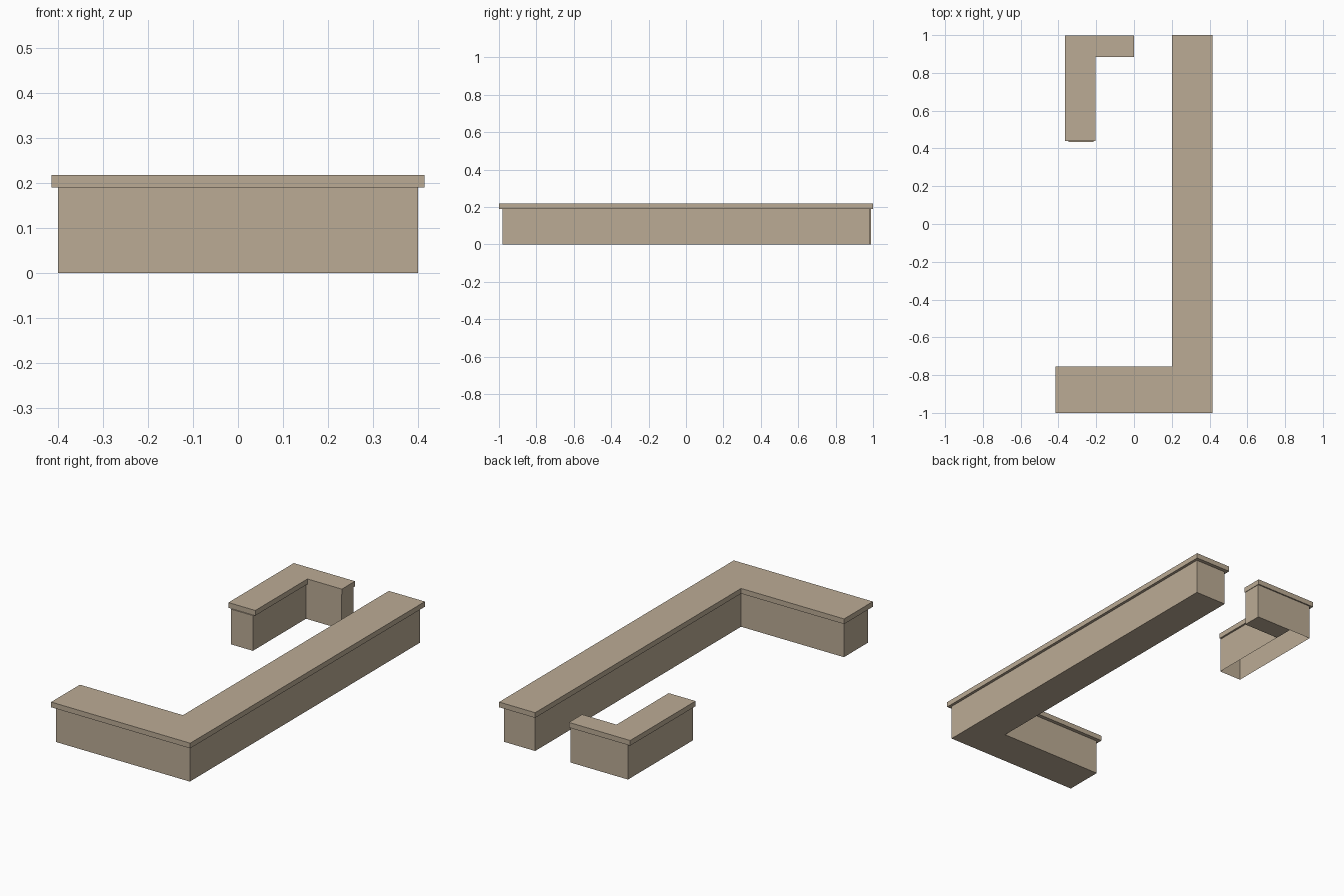
import bpy, bmesh

if "Cube" in bpy.data.objects:
    bpy.data.objects.remove(bpy.data.objects["Cube"])


def prism(name, outline, z0, z1, floor=None):
    """Extrude a plan outline; an optional floor outline replaces the full bottom."""
    bm = bmesh.new()
    low = [bm.verts.new((x, y, z0)) for x, y in outline]
    high = [bm.verts.new((x, y, z1)) for x, y in outline]
    n = len(outline)
    for i in range(n):
        j = (i + 1) % n
        bm.faces.new((low[i], low[j], high[j], high[i]))
    bm.faces.new(high)
    if floor is None:
        bm.faces.new(low[::-1])
    else:
        bm.faces.new([bm.verts.new((x, y, z0)) for x, y in reversed(floor)])
    mesh = bpy.data.meshes.new(name)
    bm.to_mesh(mesh)
    bm.free()
    obj = bpy.data.objects.new(name, mesh)
    bpy.context.collection.objects.link(obj)
    mat = bpy.data.materials.get("tan") or bpy.data.materials.new("tan")
    mat.diffuse_color = (0.50, 0.41, 0.30, 1)
    mat.use_nodes = True
    mat.node_tree.nodes["Principled BSDF"].inputs["Base Color"].default_value = mat.diffuse_color
    mesh.materials.append(mat)
    return obj


LIP, TOP = 0.19, 0.218

# Large L-shaped counter (counter-clockwise outlines)
prism("main_counter_base",
      [(-0.40, -0.982), (0.40, -0.982), (0.40, 0.98), (0.214, 0.98),
       (0.214, -0.775), (-0.40, -0.775)], 0, LIP)
prism("main_counter_top",
      [(-0.415, -1), (0.415, -1), (0.415, 1), (0.20, 1),
       (0.20, -0.755), (-0.415, -0.755)], LIP, TOP)

# Small L-shaped counter; the long leg is open underneath
prism("small_counter_base",
      [(-0.347, 0.434), (-0.215, 0.434), (-0.215, 0.887), (-0.003, 0.887),
       (-0.003, 0.99), (-0.347, 0.99)], 0, LIP,
      floor=[(-0.215, 0.887), (-0.003, 0.887), (-0.003, 0.99), (-0.215, 0.99)])
prism("small_counter_top",
      [(-0.365, 0.44), (-0.205, 0.44), (-0.205, 0.885), (0, 0.885),
       (0, 0.997), (-0.365, 0.997)], LIP, TOP)
